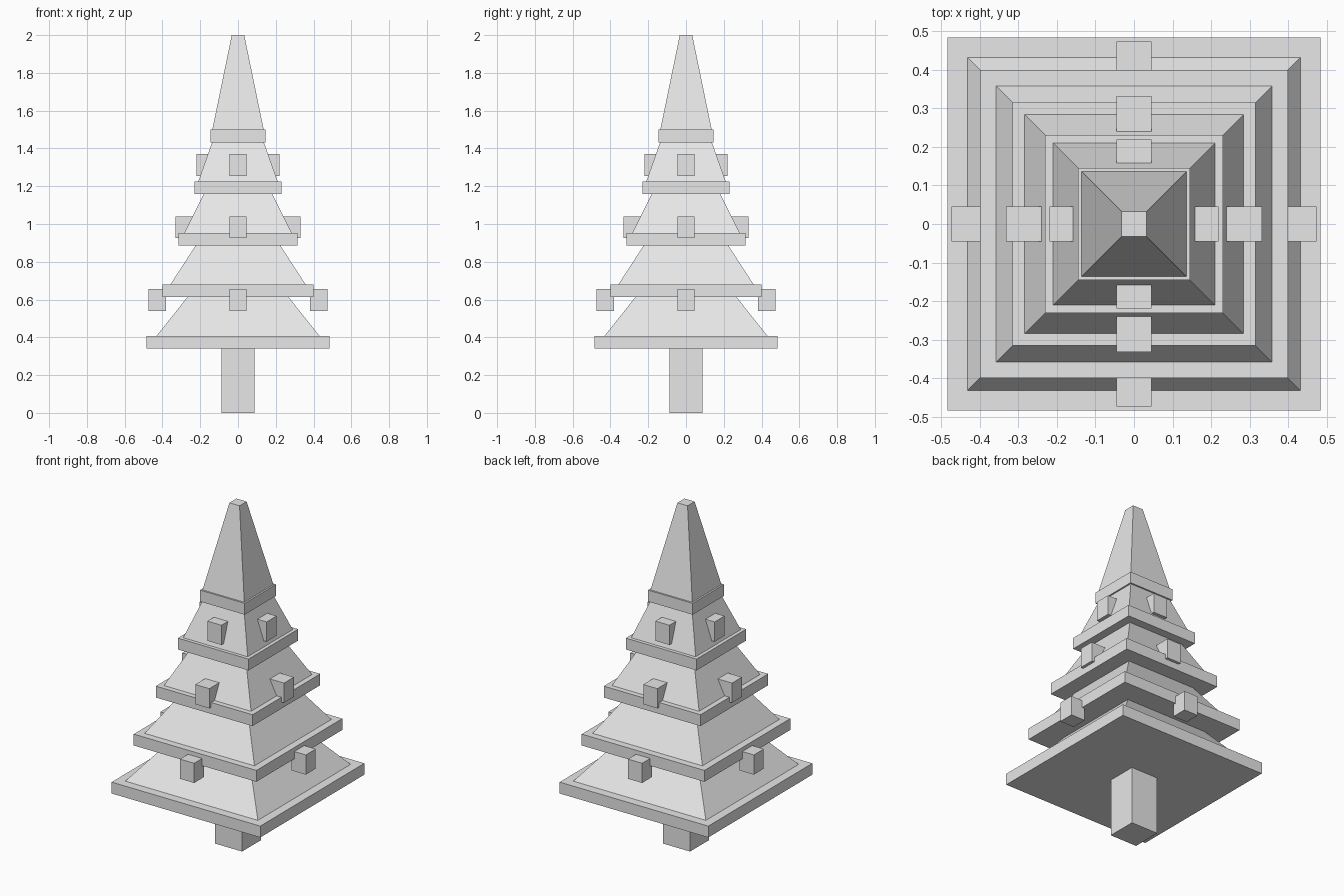
import bpy
import bmesh
from mathutils import Matrix

default = bpy.data.objects.get("Cube")
if default:
    bpy.data.objects.remove(default, do_unlink=True)

grey = bpy.data.materials.new("plain grey")
grey.use_nodes = True
colour = (0.8, 0.8, 0.8, 1)
grey.diffuse_color = colour
grey.node_tree.nodes["Principled BSDF"].inputs["Base Color"].default_value = colour


def block(name, half_x, half_y, z0, z1, x=0, y=0, top=None):
    """Box from z0 to z1; top sets a smaller half width at the upper end."""
    bm = bmesh.new()
    bmesh.ops.create_cube(bm, size=2)
    for v in bm.verts:
        upper = v.co.z > 0
        taper = top / half_x if upper and top else 1
        v.co.x = v.co.x * half_x * taper + x
        v.co.y = v.co.y * half_y * taper + y
        v.co.z = z1 if upper else z0
    mesh = bpy.data.meshes.new(name)
    bm.to_mesh(mesh)
    bm.free()
    mesh.materials.append(grey)
    obj = bpy.data.objects.new(name, mesh)
    bpy.context.collection.objects.link(obj)
    return obj


# Trunk
block("trunk", 0.088, 0.088, 0, 0.34)

# Five tiers: a square slab carrying a tapered pyramid of foliage
for i in range(5):
    base = 0.34 + i * 0.273
    deck = base + 0.067
    slab = 0.484 - i * 0.0845
    foliage = 0.432 - i * 0.074
    block(f"branch_slab_{i + 1}", slab, slab, base, deck)
    tip = 2.0 if i == 4 else deck + 0.5
    block(f"foliage_{i + 1}", foliage, foliage, deck, tip, top=0.033)

# Three rings of hanging ornaments, one on each side
sides = {"left": (1, 0), "right": (-1, 0), "back": (0, 1), "front": (0, -1)}
for ring, (radius, bottom) in enumerate([(0.428, 0.54), (0.286, 0.925), (0.173, 1.255)]):
    for side, (dx, dy) in sides.items():
        block(f"ornament_{side}_{ring + 1}", 0.046, 0.046, bottom, bottom + 0.116,
              dx * radius, dy * radius)
